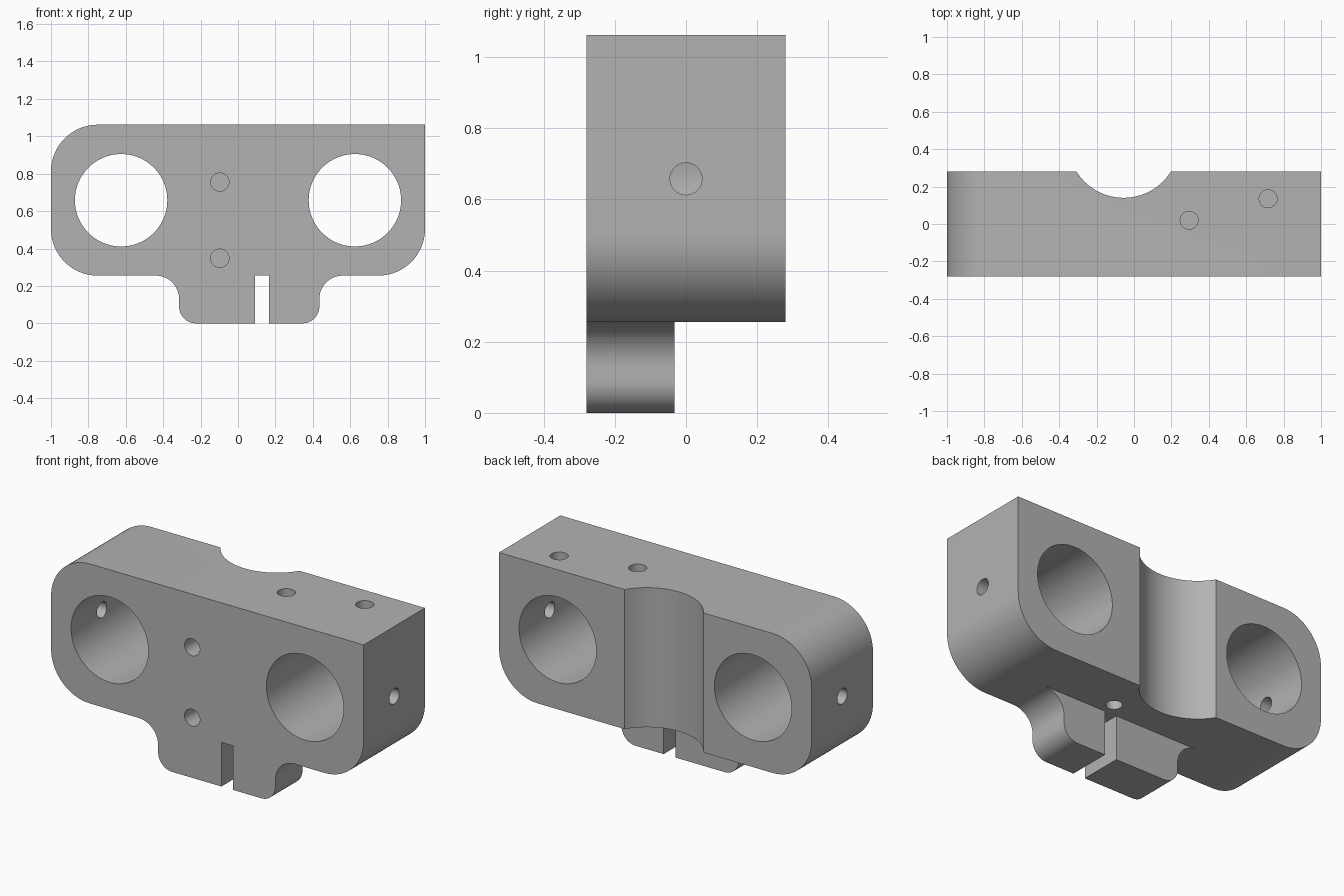
import bpy, bmesh
from math import pi, sin, cos, radians
from mathutils import Matrix, Vector

if "Cube" in bpy.data.objects:
    bpy.data.objects.remove(bpy.data.objects["Cube"], do_unlink=True)

HALF_DEPTH = 0.28
BASE, TOP = 0.255, 1.062
MID = 0.658

grey = bpy.data.materials.new("machined grey")
grey.use_nodes = True
colour = (0.45, 0.45, 0.45, 1)
grey.diffuse_color = colour
grey.node_tree.nodes["Principled BSDF"].inputs["Base Color"].default_value = colour


def add_object(name, bm):
    bmesh.ops.recalc_face_normals(bm, faces=bm.faces)
    mesh = bpy.data.meshes.new(name)
    bm.to_mesh(mesh)
    bm.free()
    mesh.materials.append(grey)
    obj = bpy.data.objects.new(name, mesh)
    bpy.context.collection.objects.link(obj)
    return obj


def arc(cx, cz, r, start, end, steps=20):
    angles = [radians(start + (end - start) * i / steps) for i in range(steps + 1)]
    return [(cx + r * cos(a), cz + r * sin(a)) for a in angles]


def extrude_profile(name, points, y0, y1):
    bm = bmesh.new()
    face = bm.faces.new([bm.verts.new((x, y0, z)) for x, z in points])
    result = bmesh.ops.extrude_face_region(bm, geom=[face])
    moved = [v for v in result["geom"] if isinstance(v, bmesh.types.BMVert)]
    bmesh.ops.translate(bm, verts=moved, vec=(0, y1 - y0, 0))
    return add_object(name, bm)


def rod(name, start, end, r, sides=32):
    start, end = Vector(start), Vector(end)
    axis = end - start
    matrix = Matrix.Translation((start + end) / 2) @ axis.to_track_quat('Z', 'Y').to_matrix().to_4x4()
    bm = bmesh.new()
    bmesh.ops.create_cone(bm, cap_ends=True, segments=sides, radius1=r, radius2=r,
                          depth=axis.length, matrix=matrix)
    return add_object(name, bm)


def combine(target, tool, operation):
    mod = target.modifiers.new(tool.name, 'BOOLEAN')
    mod.operation, mod.solver, mod.object = operation, 'EXACT', tool
    bpy.context.view_layer.objects.active = target
    bpy.ops.object.modifier_apply(modifier=mod.name)
    bpy.data.objects.remove(tool, do_unlink=True)


# Main block: three rounded corners and one square corner
R = 0.25
outline = (arc(-1 + R, TOP - R, R, 90, 180) + arc(-1 + R, BASE + R, R, 180, 270)
           + arc(1 - R, BASE + R, R, 270, 360) + [(1, TOP)])
block = extrude_profile("clamp_block", outline, -HALF_DEPTH, HALF_DEPTH)

# Lower tab with flared roots and rounded feet
left, right, flare, foot = -0.315, 0.435, 0.125, 0.09
tab_outline = (arc(left - flare, BASE - flare, flare, 90, 0)
               + arc(left + foot, foot, foot, 180, 270)
               + arc(right - foot, foot, foot, 270, 360)
               + arc(right + flare, BASE - flare, flare, 180, 90)
               + [(right + flare, 0.3), (left - flare, 0.3)])
combine(block, extrude_profile("tab", tab_outline, -HALF_DEPTH, -0.032), 'UNION')

# Slot through the tab
slot = [(0.09, -0.1), (0.165, -0.1), (0.165, BASE), (0.09, BASE)]
combine(block, extrude_profile("slot", slot, -0.4, 0.1), 'DIFFERENCE')

# Two main bores, each with a side screw hole
for side in (-1, 1):
    x = side * 0.625
    combine(block, rod("bore", (x, -0.5, MID), (x, 0.5, MID), 0.247, 80), 'DIFFERENCE')
    combine(block, rod("side_hole", (side * 0.7, 0, MID), (side * 1.1, 0, MID), 0.045), 'DIFFERENCE')

# Vertical round groove in the back
combine(block, rod("groove", (-0.055, 0.437, 0.1), (-0.055, 0.437, 1.3), 0.297, 96), 'DIFFERENCE')

# Blind holes in the front, top and underside
for z in (0.348, 0.755):
    combine(block, rod("front_hole", (-0.097, -0.5, z), (-0.097, -0.03, z), 0.049), 'DIFFERENCE')
for x, y in ((0.295, 0.02), (0.717, 0.135)):
    combine(block, rod("top_hole", (x, y, 0.91), (x, y, 1.2), 0.048), 'DIFFERENCE')
combine(block, rod("under_hole", (0.17, 0.045, 0.1), (0.17, 0.045, 0.5), 0.043), 'DIFFERENCE')

# Smooth curved walls, sharp edges
bpy.ops.object.select_all(action='DESELECT')
block.select_set(True)
bpy.context.view_layer.objects.active = block
bpy.ops.object.shade_smooth_by_angle(angle=radians(30))
